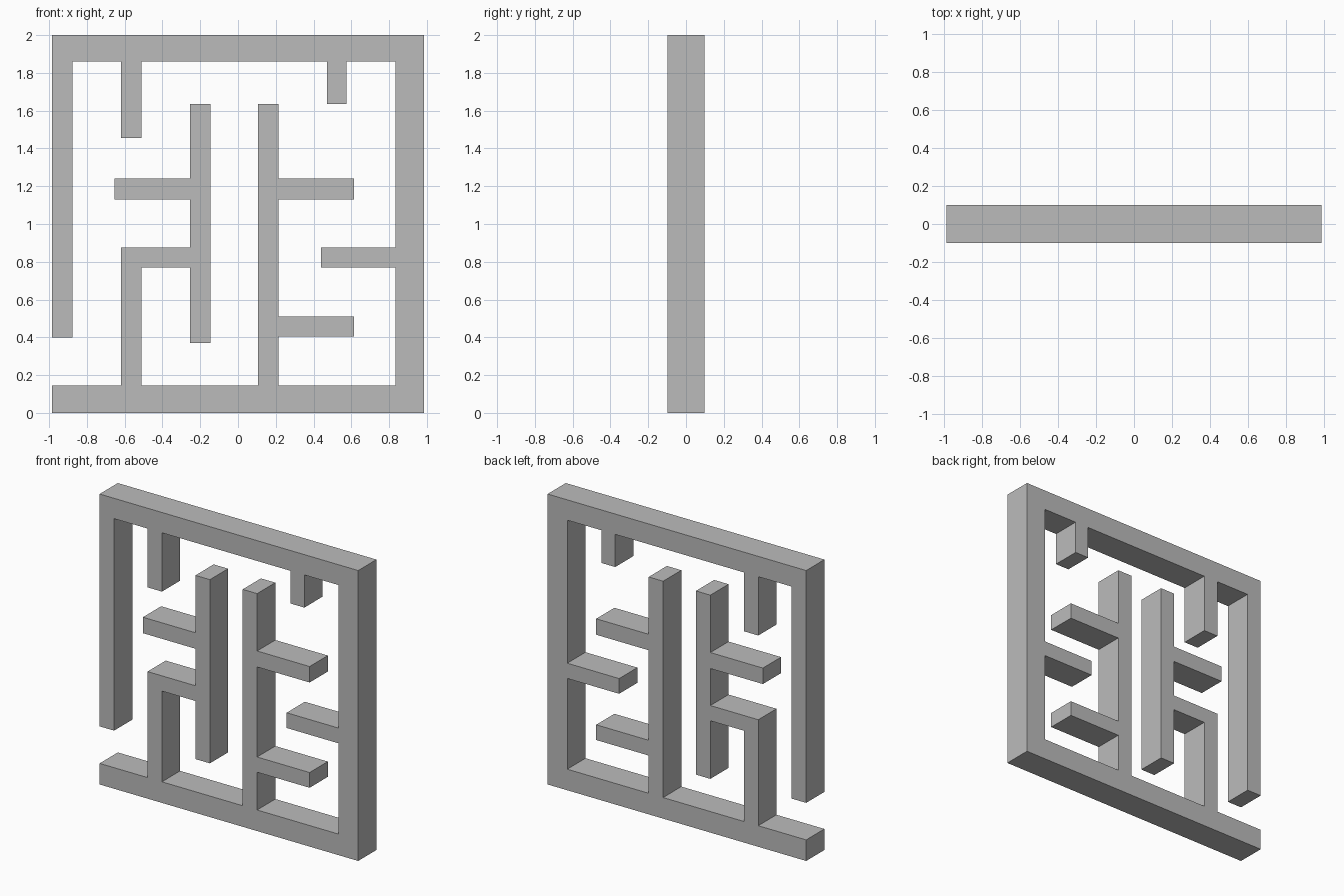
import bpy
import bmesh

cube = bpy.data.objects.get("Cube")
if cube:
    bpy.data.objects.remove(cube, do_unlink=True)

HALF_DEPTH = 0.099

# Edge lines shared by several walls
LEFT, RIGHT, TOP = -0.985, 0.985, 2.0
FLOOR, CEILING = 0.145, 1.86
RIGHT_IN = 0.835
POST_L, POST_R = -0.62, -0.51        # left post and left hanging stub
MID_L, MID_R = -0.255, -0.145        # floating middle wall
TALL_L, TALL_R = 0.105, 0.215        # tall wall on the floor
ARM_LOW, ARM_HIGH = 1.13, 1.24       # upper side arms
SHELF_LOW, SHELF_HIGH = 0.77, 0.875  # lower side arms

# Each wall: left, right, bottom, top
walls = {
    "floor": (LEFT, RIGHT, 0, FLOOR),
    "ceiling": (LEFT, RIGHT, CEILING, TOP),
    "right_wall": (RIGHT_IN, RIGHT, 0, TOP),
    "left_wall": (LEFT, -0.875, 0.4, TOP),
    "left_stub": (POST_L, POST_R, 1.455, TOP),
    "right_stub": (0.47, 0.575, 1.635, TOP),
    "left_post": (POST_L, POST_R, 0, SHELF_HIGH),
    "left_shelf": (POST_L, MID_R, SHELF_LOW, SHELF_HIGH),
    "left_arm": (-0.655, MID_R, ARM_LOW, ARM_HIGH),
    "middle_wall": (MID_L, MID_R, 0.37, 1.635),
    "tall_wall": (TALL_L, TALL_R, 0, 1.635),
    "right_arm": (TALL_L, 0.615, ARM_LOW, ARM_HIGH),
    "low_arm": (TALL_L, 0.615, 0.405, 0.51),
    "right_shelf": (0.44, RIGHT, SHELF_LOW, SHELF_HIGH),
}

# Merge the walls into one flat outline, cell by cell
xs = sorted({x for w in walls.values() for x in w[:2]})
zs = sorted({z for w in walls.values() for z in w[2:]})
bm = bmesh.new()
grid = {}


def corner(x, z):
    if (x, z) not in grid:
        grid[x, z] = bm.verts.new((x, -HALF_DEPTH, z))
    return grid[x, z]


for x0, x1 in zip(xs, xs[1:]):
    for z0, z1 in zip(zs, zs[1:]):
        if any(l <= x0 and x1 <= r and b <= z0 and z1 <= t
               for l, r, b, t in walls.values()):
            bm.faces.new([corner(x0, z0), corner(x1, z0),
                          corner(x1, z1), corner(x0, z1)])
bmesh.ops.dissolve_limit(bm, angle_limit=0.01, verts=bm.verts[:], edges=bm.edges[:])

# Extrude the outline to full depth
result = bmesh.ops.extrude_face_region(bm, geom=bm.faces[:], use_keep_orig=True)
back = [g for g in result["geom"] if isinstance(g, bmesh.types.BMVert)]
bmesh.ops.translate(bm, verts=back, vec=(0, 2 * HALF_DEPTH, 0))
bmesh.ops.recalc_face_normals(bm, faces=bm.faces[:])

mesh = bpy.data.meshes.new("maze_panel")
bm.to_mesh(mesh)
bm.free()
panel = bpy.data.objects.new("maze_panel", mesh)
bpy.context.collection.objects.link(panel)

# Plain grey material
grey = bpy.data.materials.new("plain_grey")
grey.use_nodes = True
colour = (0.5, 0.5, 0.5, 1)
grey.diffuse_color = colour
grey.node_tree.nodes["Principled BSDF"].inputs["Base Color"].default_value = colour
mesh.materials.append(grey)
